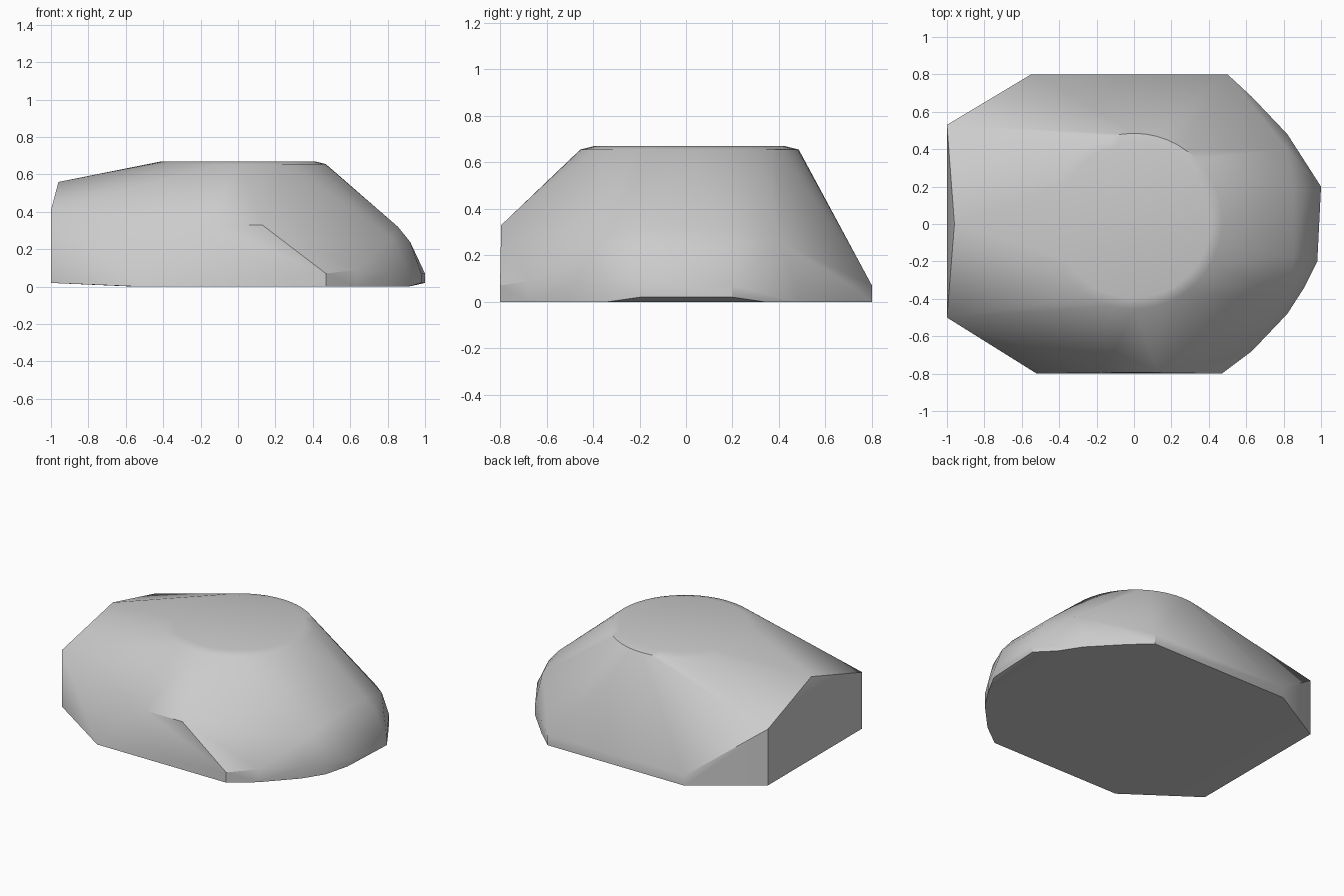
import bpy
import bmesh
import math

default_cube = bpy.data.objects.get("Cube")
if default_cube:
    bpy.data.objects.remove(default_cube, do_unlink=True)


def make_material(name, colour):
    material = bpy.data.materials.new(name)
    material.use_nodes = True
    material.diffuse_color = colour
    shader = material.node_tree.nodes["Principled BSDF"]
    shader.inputs["Base Color"].default_value = colour
    shader.inputs["Roughness"].default_value = 0.8
    return material


def ring(radius, height, offset, steps=48):
    """Points of a level circle."""
    angles = [math.tau * step / steps for step in range(steps)]
    return [(radius * math.cos(angle), offset + radius * math.sin(angle), height)
            for angle in angles]


def both_sides(points):
    """Repeat points on the front and the back."""
    return [(x, side * y, z) for x, y, z in points for side in (-1, 1)]


def hull_object(name, points, material):
    """Wrap a tight skin around a set of guide points."""
    mesh = bpy.data.meshes.new(name)
    bm = bmesh.new()
    for point in points:
        bm.verts.new(point)
    result = bmesh.ops.convex_hull(bm, input=bm.verts[:])
    unused = set(result["geom_interior"]) | set(result["geom_unused"])
    loose = [item for item in unused if isinstance(item, bmesh.types.BMVert)]
    bmesh.ops.delete(bm, geom=loose, context="VERTS")
    bmesh.ops.dissolve_limit(bm, angle_limit=math.radians(0.5),
                             verts=bm.verts[:], edges=bm.edges[:])
    bmesh.ops.recalc_face_normals(bm, faces=bm.faces[:])
    bm.to_mesh(mesh)
    bm.free()
    mesh.materials.append(material)
    body = bpy.data.objects.new(name, mesh)
    bpy.context.collection.objects.link(body)
    return body


# Round top with a narrow bevelled rim
crown = ring(0.41, 0.67, 0.015) + ring(0.47, 0.655, 0.015)

# Flat end wall with a gabled upper edge
end_wall = [(-1, y, z) for y in (-0.5, 0.53) for z in (0.02, 0.41)]
end_wall.append((-0.96, 0, 0.56))

# Tall flat facet on the front, low skirt on the back
front_facet = [(-0.52, -0.8, 0), (-0.16, -0.795, 0.33), (0.13, -0.795, 0.33),
               (0.47, -0.8, 0.07), (0.47, -0.8, 0)]
back_skirt = [(x, 0.8, z) for x in (-0.55, 0.5) for z in (0, 0.07)]

# Curved skirt around the nose
arc = [(0.63, 0.68, 0.09), (0.82, 0.48, 0.08), (0.91, 0.34, 0.075)]
nose_skirt = both_sides(arc + [(x, y, 0) for x, y, z in arc])

# Blunt nose tip and the rounded brow above it
nose_tip = [(x, y, z) for x, y in ((1, 0.2), (0.98, -0.2)) for z in (0.02, 0.07)]
nose_brow = both_sides([(0.855, 0.17, 0.32), (0.92, 0.19, 0.24), (0.82, 0.4, 0.26)])

stone_grey = make_material("stone_grey", (0.6, 0.6, 0.6, 1))
body = hull_object("stone_body", crown + end_wall + front_facet + back_skirt
                   + nose_skirt + nose_tip + nose_brow, stone_grey)

# Soft facets with crisp main edges
bpy.ops.object.select_all(action="DESELECT")
body.select_set(True)
bpy.context.view_layer.objects.active = body
bpy.ops.object.shade_smooth_by_angle(angle=math.radians(32))
